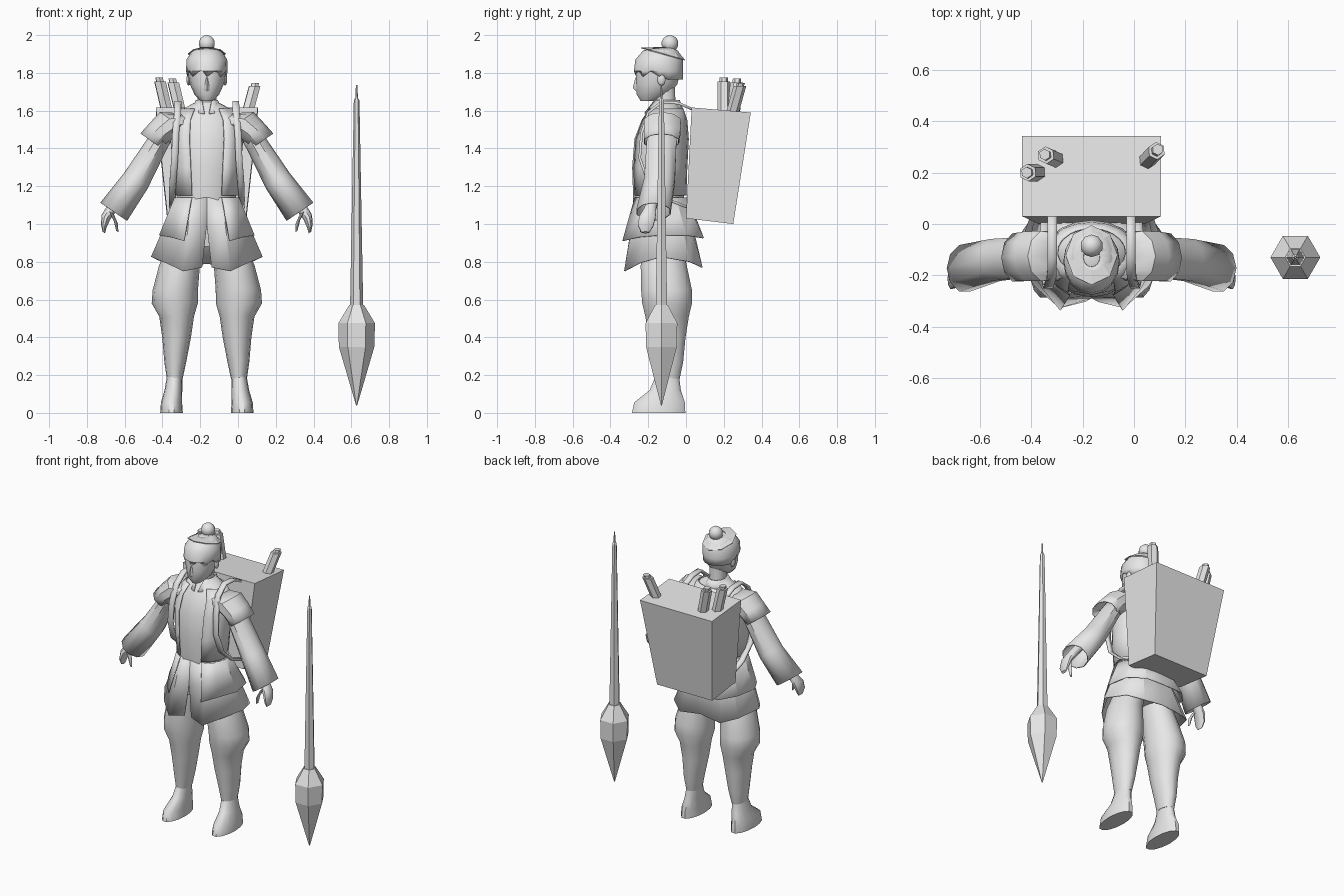
import bpy, bmesh, math
from mathutils import Vector

if "Cube" in bpy.data.objects:
    bpy.data.objects.remove(bpy.data.objects["Cube"], do_unlink=True)

grey = bpy.data.materials.new("plain_grey")
grey.use_nodes = True
grey.diffuse_color = (0.8, 0.8, 0.8, 1)
grey.node_tree.nodes["Principled BSDF"].inputs["Base Color"].default_value = (0.8, 0.8, 0.8, 1)

CX = -0.165  # centre line of the figure
X, Y = Vector((1, 0, 0)), Vector((0, 1, 0))
SIDES = (("left", 1), ("right", -1))


def finish(name, bm, smooth=40, thick=0):
    bmesh.ops.recalc_face_normals(bm, faces=bm.faces)
    mesh = bpy.data.meshes.new(name)
    bm.to_mesh(mesh)
    bm.free()
    mesh.materials.append(grey)
    ob = bpy.data.objects.new(name, mesh)
    bpy.context.collection.objects.link(ob)
    if thick:
        mod = ob.modifiers.new("thickness", "SOLIDIFY")
        mod.thickness = thick
        mod.offset = 0
    if smooth:
        bpy.ops.object.select_all(action="DESELECT")
        ob.select_set(True)
        bpy.context.view_layer.objects.active = ob
        bpy.ops.object.shade_smooth_by_angle(angle=math.radians(smooth))
    return ob


def sheet(name, rows, closed=False, caps=False, **kw):
    """Skin rows of points; optionally close each row and cap the ends."""
    bm = bmesh.new()
    grid = [[bm.verts.new(p) for p in row] for row in rows]
    n = len(grid[0])
    for a, b in zip(grid, grid[1:]):
        for i in range(n if closed else n - 1):
            j = (i + 1) % n
            bm.faces.new((a[i], a[j], b[j], b[i]))
    if caps:
        bm.faces.new(grid[0])
        bm.faces.new(grid[-1])
    return finish(name, bm, **kw)


def ring(x, y, z, ra, rb, n, u=X, gap=0, turn=0):
    """Ellipse of points; gap (radians) leaves it open at the front."""
    c = Vector((x, y, z))
    if gap:
        angles = [-math.pi / 2 + gap + (2 * math.pi - 2 * gap) * i / n for i in range(n + 1)]
    else:
        angles = [turn + 2 * math.pi * i / n for i in range(n)]
    return [c + u * ra * math.cos(a) + Y * rb * math.sin(a) for a in angles]


def body(name, profile, n=14, **kw):
    """Upright closed form from (y, z, half width, half depth)."""
    return sheet(name, [ring(CX, y, z, a, b, n) for y, z, a, b in profile],
                 closed=True, caps=True, **kw)


def ball(name, pos, scale, seg=10):
    bm = bmesh.new()
    bmesh.ops.create_uvsphere(bm, u_segments=seg, v_segments=7, radius=1)
    bmesh.ops.scale(bm, vec=scale, verts=bm.verts)
    bmesh.ops.translate(bm, vec=pos, verts=bm.verts)
    return finish(name, bm)


# Torso, vest open down the front, and collar
torso = [(-.13, .88, .15, .11), (-.14, 1.08, .155, .132), (-.145, 1.15, .155, .135),
         (-.145, 1.3, .168, .14), (-.135, 1.45, .182, .138), (-.12, 1.55, .172, .115),
         (-.11, 1.61, .125, .085), (-.105, 1.645, .06, .062)]
body("torso", torso, n=16)
sheet("vest", [ring(CX, y, z, a + .009, b + .009, 16, gap=.5) for y, z, a, b in torso[2:7]], thick=.006)
sheet("collar", [ring(CX, -.115, 1.585, .085, .105, 10, gap=.15),
                 ring(CX, -.105, 1.655, .055, .068, 10, gap=.5)], thick=.008)

# Neck and head
body("neck", [(-.105, 1.58, .056, .06), (-.11, 1.66, .05, .056), (-.115, 1.75, .055, .06)], n=10)
head = [(-.205, 1.65, .03, .035), (-.175, 1.685, .065, .088), (-.155, 1.74, .09, .112),
        (-.146, 1.81, .101, .121), (-.142, 1.87, .099, .117), (-.135, 1.915, .07, .085),
        (-.13, 1.935, .025, .03)]
body("head", head)
sheet("nose", [ring(CX, -.262, z, a, b, 4) for z, a, b in
               ((1.705, .016, .006), (1.72, .016, .02), (1.775, .006, .006))], closed=True, caps=True)
for side, s in SIDES:
    ball(side + "_ear", (CX + s * .096, -.13, 1.765), (.012, .022, .032), 8)

# Hair with ragged fringe, flared tie and topknot
hair = [ring(CX, y, z, a + .007, b + .007, 16) for y, z, a, b in head[3:]]
hem = ring(CX, -.14, 1.78, .102, .122, 16)
for i, p in enumerate(hem):
    p.z += .03 * (i % 2) if p.y < -.14 else -.015
sheet("hair", [hem] + hair, closed=True, thick=.004)
flare = [ring(CX, -.1, 1.93, .04, .04, 8), ring(CX, -.122, 1.9, .1, .115, 8)]
for p in flare[1]:
    p.z -= .28 * (p.y + .122)
sheet("hair_flare", flare, closed=True, smooth=0, thick=.005)
ball("topknot", (CX, -.085, 1.955), (.045, .045, .045), 10)


# Coat skirts: each hem is half an outline from front to back
def skirt(name, half, size, split):
    hem = [(-dx, y, z) for dx, y, z in half] + [(dx, y, z) for dx, y, z in half[-2::-1]]
    rows = [[], [], []]
    for i, (dx, y, z) in enumerate(hem):
        k = size / math.hypot(dx / .165, (y + .14) / .145)
        top = Vector((CX + dx * k, -.14 + (y + .14) * k, 1.14))
        low = Vector((CX + dx, y, z))
        mid = top.lerp(low, .4)
        if split and i in (0, len(hem) - 1):
            top.x = mid.x = CX
        for row, p in zip(rows, (top, mid, low)):
            row.append(p)
    sheet(name, rows, smooth=25, thick=.006)


skirt("lower_skirt", [(.025, -.3, .77), (.125, -.325, .75), (.22, -.24, .795), (.293, -.13, .825),
                      (.24, .02, .8), (.15, .085, .77), (0, .08, .79)], .95, True)
skirt("upper_skirt", [(.12, -.335, .91), (.19, -.25, .93), (.25, -.14, .94),
                      (.225, 0, .94), (.14, .092, .925), (0, .09, .93)], 1.02, False)

# Limbs, one set per side
legs = [(.1, -.12, .93, .09, .1), (.145, -.118, .78, .108, .125), (.167, -.103, .65, .12, .138),
        (.17, -.1, .58, .122, .135), (.16, -.1, .51, .092, .118), (.16, -.1, .4, .076, .1),
        (.167, -.095, .27, .058, .082), (.17, -.098, .18, .042, .066)]
feet = [(.17, -.098, .2, .04, .062), (.177, -.11, .12, .047, .085), (.187, -.14, .055, .056, .138),
        (.187, -.145, 0, .06, .145)]
arm_parts = {
    "shoulder_sleeve": ([(.09, -.125, 1.55, .06, .085), (.175, -.125, 1.54, .088, .1),
                         (.24, -.125, 1.49, .074, .098), (.29, -.13, 1.437, .072, .095)], False),
    "long_sleeve": ([(.2, -.125, 1.53, .05, .075), (.265, -.13, 1.42, .056, .08),
                     (.375, -.14, 1.23, .072, .083), (.493, -.172, 1.065, .083, .092)], False),
    "hand": ([(.45, -.165, 1.16, .028, .03), (.505, -.19, 1.08, .028, .034),
              (.535, -.205, 1.035, .026, .046), (.546, -.213, .99, .018, .042),
              (.546, -.215, .955, .008, .022)], True),
    "thumb": ([(.505, -.22, 1.06, .016, .018), (.482, -.235, 1.01, .014, .015),
               (.474, -.235, .96, .007, .008)], True)}
for side, s in SIDES:
    for name, rings in (("leg", legs), ("foot", feet)):
        sheet(f"{side}_{name}", [ring(CX + s * dx, *r, 14) for dx, *r in rings], closed=True, caps=True)
    across = Vector((s * .826, 0, .563))
    for name, (rings, solid) in arm_parts.items():
        sheet(f"{side}_{name}", [ring(CX + s * dx, *r, 10, u=across) for dx, *r in rings],
              closed=True, caps=solid, thick=0 if solid else .006)
    # Pack strap looping over the shoulder and back under the arm
    path = [(.153, .05, 1.6), (.153, -.04, 1.64), (.153, -.13, 1.645), (.155, -.2, 1.59),
            (.165, -.235, 1.48), (.17, -.245, 1.35), (.18, -.2, 1.22), (.183, -.1, 1.13), (.18, .03, 1.08)]
    sheet(side + "_strap", [[(CX + s * (dx + w), y, z) for w in (-.018, .018)] for dx, y, z in path],
          thick=.014)

# Tapered pack
sheet("pack", [[(CX + sx * w, y, z) for sx, y, z in ((-1, y0, z0), (1, y0, z0), (1, y1, z1), (-1, y1, z1))]
               for w, y0, z0, y1, z1 in ((.207, 0, 1.03, .25, 1.0), (.27, .03, 1.617, .343, 1.59))],
      closed=True, caps=True, smooth=0)

# Scrolls leaning out of the pack, with small end knobs
for i, (bx, by, tx, ty, tz) in enumerate(((-.37, .2, -.413, .2, 1.755), (-.3, .25, -.343, .268, 1.75),
                                          (.045, .24, .088, .285, 1.73))):
    base, tip = Vector((bx, by, 1.57)), Vector((tx, ty, tz))
    rows = [ring(*base.lerp(tip, t), r, r, 6, turn=.6) for t, r in
            ((0, .034), (1, .034), (1.001, .022), (1.11, .022))]
    sheet(f"scroll_{i + 1}", rows, closed=True, caps=True, smooth=0)

# Large six-sided brush standing tip down
for name, prof in (("brush_handle", [(.55, .035), (1.655, .015), (1.668, .007), (1.735, .004)]),
                   ("brush_head", [(.04, .003), (.2, .05), (.35, .094), (.475, .097), (.57, .04)])):
    sheet(name, [ring(.628, -.13, z, r, r, 6) for z, r in prof], closed=True, caps=True, smooth=0)
